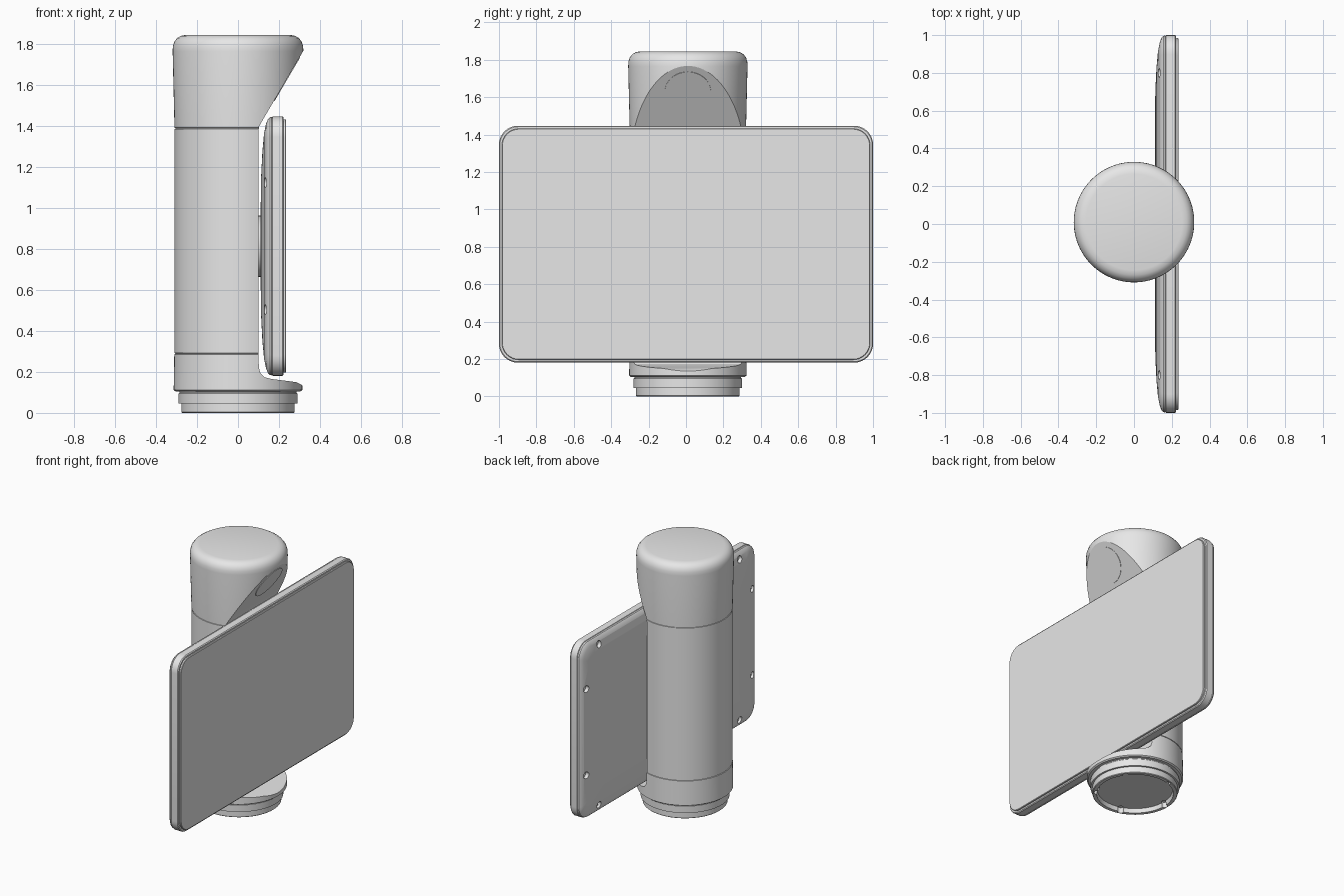
import bpy, bmesh, math
from mathutils import Vector

if "Cube" in bpy.data.objects:
    bpy.data.objects.remove(bpy.data.objects["Cube"])

grey = bpy.data.materials.new("light grey")
grey.use_nodes = True
grey.diffuse_color = (0.8, 0.8, 0.8, 1)
grey.node_tree.nodes["Principled BSDF"].inputs["Base Color"].default_value = (0.8, 0.8, 0.8, 1)
CY = 0.01  # column axis


def finish(name, bm):
    bmesh.ops.recalc_face_normals(bm, faces=bm.faces)
    mesh = bpy.data.meshes.new(name)
    bm.to_mesh(mesh)
    bm.free()
    ob = bpy.data.objects.new(name, mesh)
    bpy.context.collection.objects.link(ob)
    mesh.materials.append(grey)
    return ob


def activate(ob):
    bpy.ops.object.select_all(action='DESELECT')
    ob.select_set(True)
    bpy.context.view_layer.objects.active = ob


def smooth(ob, angle=30):
    activate(ob)
    bpy.ops.object.shade_smooth_by_angle(angle=math.radians(angle))


def loft(name, rings):
    """Skin a list of equal-length point rings and cap both ends."""
    bm = bmesh.new()
    loops = [[bm.verts.new(p) for p in ring] for ring in rings]
    n = len(loops[0])
    for a, b in zip(loops, loops[1:]):
        for i in range(n):
            j = (i + 1) % n
            bm.faces.new((a[i], a[j], b[j], b[i]))
    bm.faces.new(loops[0])
    bm.faces.new(loops[-1])
    return finish(name, bm)


def lathe(name, profile, n=96):
    turns = [2 * math.pi * i / n for i in range(n)]
    return loft(name, [[(r * math.cos(t), CY + r * math.sin(t), z) for t in turns]
                       for r, z in profile])


def rounded(x, inset, radius=0.1, steps=8):
    """Rounded rectangle outline of the tablet at depth x."""
    r = max(radius - inset * 0.6, 0.03)
    hy, hz = 1 - inset - r, 0.633 - inset - r
    ring = []
    for k, (sy, sz) in enumerate(((1, 1), (-1, 1), (-1, -1), (1, -1))):
        for i in range(steps + 1):
            t = math.pi / 2 * (k + i / steps)
            ring.append((x, sy * hy + r * math.cos(t), 0.814 + sz * hz + r * math.sin(t)))
    return ring


def rod(name, centre, axis, radius, depth, n=32):
    bm = bmesh.new()
    bmesh.ops.create_cone(bm, cap_ends=True, segments=n, radius1=radius,
                          radius2=radius, depth=depth)
    rot = Vector(axis).to_track_quat('Z', 'Y').to_matrix()
    bmesh.ops.rotate(bm, verts=bm.verts, matrix=rot)
    bmesh.ops.translate(bm, verts=bm.verts, vec=centre)
    return finish(name, bm)


def cut(ob, cutters):
    for c in cutters:
        mod = ob.modifiers.new("cut", 'BOOLEAN')
        mod.operation = 'DIFFERENCE'
        mod.solver = 'EXACT'
        mod.object = c
        activate(ob)
        bpy.ops.object.modifier_apply(modifier=mod.name)
        bpy.data.objects.remove(c)


# Column: base, body and flared head with seam grooves and a domed cap
column = lathe("column", [
    (0.305, 0.105), (0.314, 0.112), (0.311, 0.286), (0.306, 0.287), (0.306, 0.291),
    (0.31, 0.292), (0.31, 1.386), (0.306, 1.387), (0.306, 1.391), (0.31, 1.392),
    (0.319, 1.765), (0.318, 1.79), (0.311, 1.812), (0.298, 1.829), (0.28, 1.84),
    (0.255, 1.845)])

# Front recess: flat face, filleted lip below and sloped face above
side = [(0.5, 0.12), (0.33, 0.12), (0.31, 0.138), (0.285, 0.15), (0.16, 0.166),
        (0.13, 0.174), (0.11, 0.192), (0.102, 0.22), (0.1, 0.27), (0.1, 1.375),
        (0.103, 1.398), (0.115, 1.42), (0.35, 1.82), (0.5, 1.82)]
cut(column, [loft("recess_cutter", [[(x, y, z) for x, z in side] for y in (-0.5, 0.5)])])
smooth(column, 25)

# Round window on the sloped face
slope = Vector((0.862, 0, -0.507))
window = rod("lens_window", Vector((0.2384, CY, 1.63)), slope, 0.123, 0.006, 64)
smooth(window)

# Stepped foot with hollow underside and screw holes
foot = lathe("foot", [
    (0.245, 0.03), (0.25, 0.0), (0.273, 0.0), (0.277, 0.004), (0.277, 0.046),
    (0.29, 0.046), (0.29, 0.095), (0.285, 0.1), (0.285, 0.108)])
angles = [math.radians(36 + 72 * k) for k in range(5)]
cut(foot, [rod("hole_cutter", (0.25 * math.cos(a), CY + 0.25 * math.sin(a), 0.0),
               (0, 0, 1), 0.02, 0.08, 20) for a in angles])
smooth(foot)

# Tablet back shell, gently domed toward the edges
shell = loft("tablet_back", [rounded(x, i) for x, i in (
    (0.168, 0.006), (0.164, 0.002), (0.155, 0.004), (0.146, 0.014), (0.137, 0.035),
    (0.127, 0.085), (0.119, 0.17), (0.113, 0.29), (0.111, 0.42))])
spots = [(sy * y, 0.814 + sz * z) for y, z in ((0.8, 0.578), (0.945, 0.31))
         for sy in (-1, 1) for sz in (-1, 1)]
cut(shell, [rod("screw_cutter", (0.105, y, z), (1, 0, 0), 0.024, 0.1, 20) for y, z in spots])
smooth(shell)

# Tablet frame and glass
frame = loft("tablet_frame", [rounded(x, i) for x, i in (
    (0.165, 0.006), (0.169, 0.0), (0.217, 0.0), (0.223, 0.005))])
glass = loft("tablet_glass", [rounded(x, i) for x, i in (
    (0.22, 0.015), (0.232, 0.015), (0.235, 0.018))])
for part in (frame, glass):
    smooth(part)

# Hidden mount joining tablet and column
mount = rod("tablet_mount", (0.108, CY, 0.814), (1, 0, 0), 0.15, 0.03)
smooth(mount)
